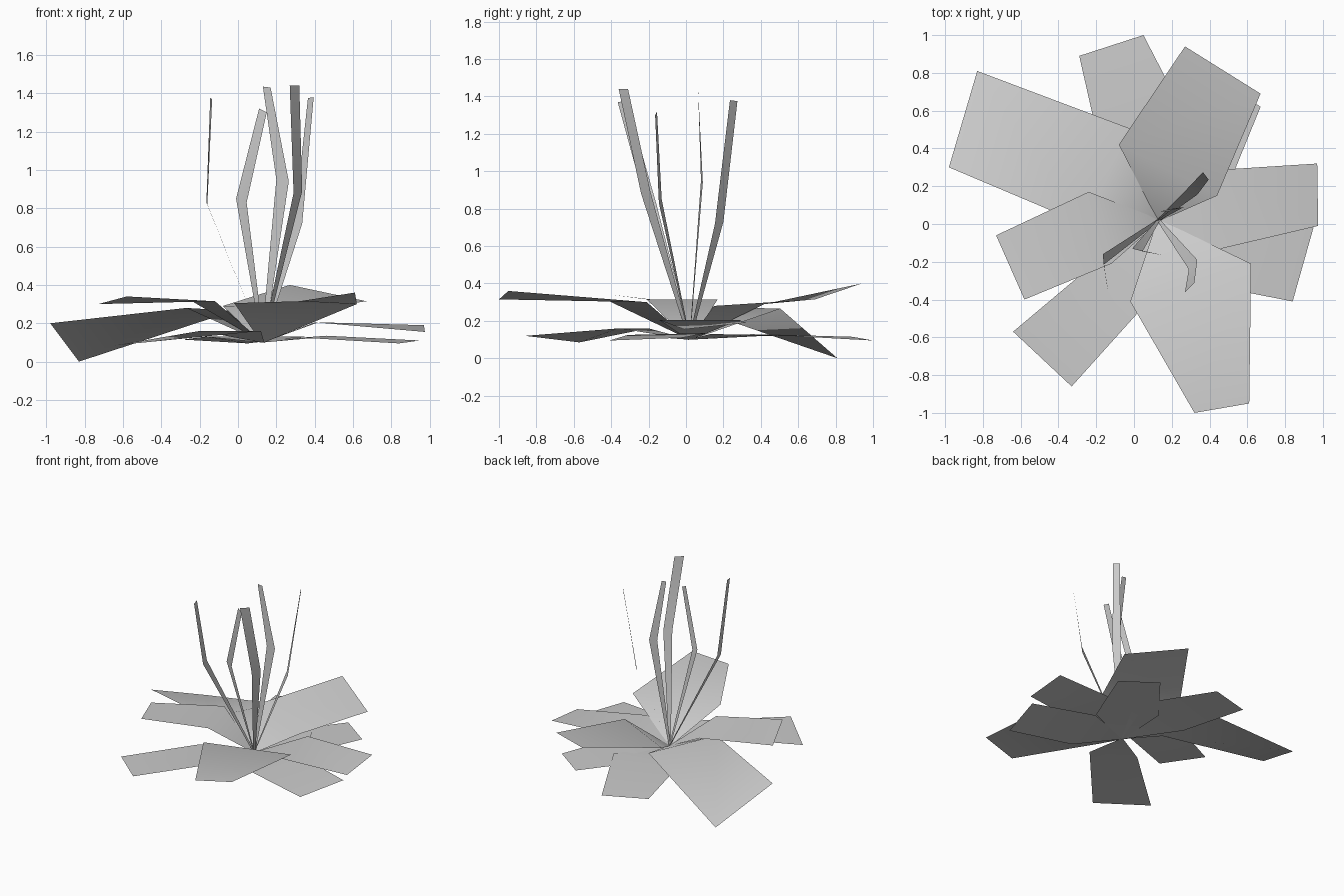
import bpy
from mathutils import Vector

ROOT = Vector((0.13, 0.02, 0.1))


def strip(name, mid_l, mid_r, tip_l, tip_r, base_half=0.008):
    """Folded two-panel sheet: narrow base, wide middle, tip."""
    side = (Vector(mid_r) - Vector(mid_l)).normalized() * base_half
    verts = [ROOT - side, ROOT + side, mid_l, mid_r, tip_l, tip_r]
    mesh = bpy.data.meshes.new(name)
    mesh.from_pydata([tuple(v) for v in verts], [], [(0, 1, 3, 2), (2, 3, 5, 4)])
    mesh.update()
    for p in mesh.polygons:
        p.use_smooth = True
    obj = bpy.data.objects.new(name, mesh)
    bpy.context.collection.objects.link(obj)


# Broad leaves: middle left, middle right, tip left, tip right
leaves = {
    "upper_leaf_back": ((-.08, .42, .29), (.44, .15, .28), (.27, .94, .40), (.67, .69, .315)),
    "upper_leaf_back_left": ((-.27, 0, .28), (-.02, .505, .265), (-.98, .30, .20), (-.83, .81, 0)),
    "upper_leaf_front": ((.62, -.21, .30), (-.02, -.41, .305), (.61, -.95, .36), (.32, -1, .315)),
    "upper_leaf_left": ((-.12, -.21, .315), (-.24, .17, .315), (-.58, -.40, .34), (-.73, -.06, .30)),
    "middle_leaf_right": ((.42, .285, .205), (.40, -.145, .205), (.97, .32, .19), (.975, -.01, .155)),
    "lower_leaf_back": ((-.17, .36, .13), (.35, .42, .13), (-.29, .89, .115), (.05, 1, .095)),
    "lower_leaf_front_left": ((.12, -.36, .16), (-.20, -.20, .16), (-.33, -.86, .12), (-.64, -.57, .085)),
    "lower_leaf_right": ((.46, .11, .135), (.33, -.31, .125), (.95, -.02, .11), (.84, -.41, .095)),
    "lower_leaf_back_right": ((.12, .42, .12), (.47, .13, .13), (.42, .80, .12), (.67, .62, .12)),
}
for name, pts in leaves.items():
    strip(name, *pts)

# Upright thin blades
blades = [
    ((-.16, -.215, .82), (-.165, -.16, .83), (-.135, -.365, 1.37), (-.145, -.315, 1.375)),
    ((.20, .08, .95), (.265, .09, .94), (.13, .065, 1.435), (.17, .065, 1.43)),
    ((.045, -.145, .83), (-.01, -.13, .85), (.15, -.165, 1.30), (.11, -.155, 1.32)),
    ((.335, -.19, .89), (.29, -.24, .88), (.32, -.31, 1.44), (.27, -.36, 1.44)),
    ((.295, .20, .73), (.335, .155, .72), (.365, .275, 1.375), (.395, .235, 1.38)),
]
for i, pts in enumerate(blades):
    strip(f"stem_blade_{i + 1}", *pts)
